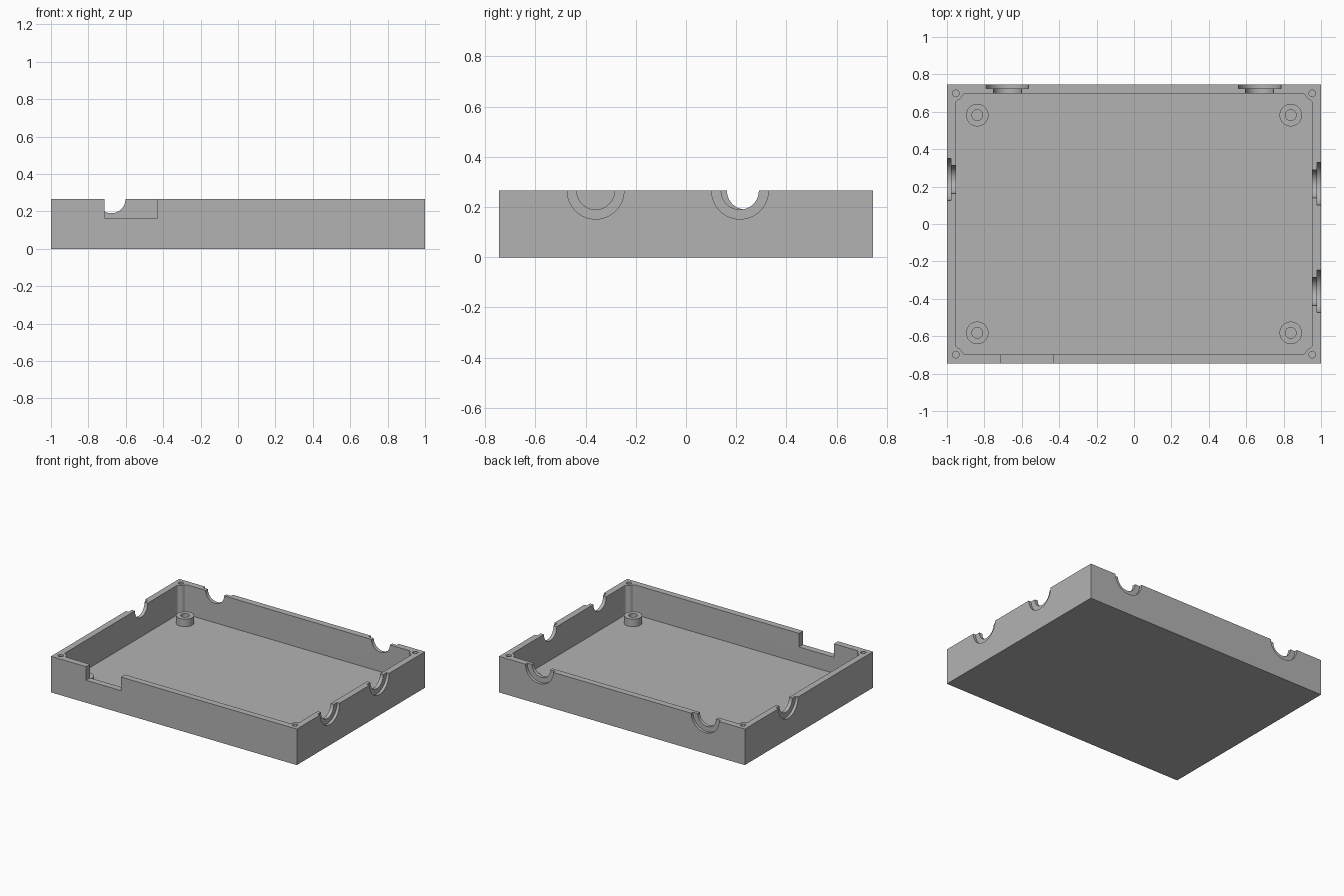
import bpy, bmesh
from math import sin, cos, pi, acos, sqrt
from mathutils import Vector, Matrix

cube = bpy.data.objects.get("Cube")
if cube:
    bpy.data.objects.remove(cube, do_unlink=True)

HX, HY, H = 1.0, 0.745, 0.265      # half sizes and height of the tray
WALL, FLOOR = 0.047, 0.047
IX, IY = HX - WALL, HY - WALL      # inner half sizes

grey = bpy.data.materials.new("plain grey")
grey.use_nodes = True
grey.diffuse_color = (0.45, 0.45, 0.45, 1)
grey.node_tree.nodes["Principled BSDF"].inputs["Base Color"].default_value = (0.45, 0.45, 0.45, 1)


def prism(name, outline, z0, z1):
    """Closed solid from a counter-clockwise outline."""
    bm = bmesh.new()
    face = bm.faces.new([bm.verts.new((x, y, z0)) for x, y in outline])
    top = bmesh.ops.extrude_face_region(bm, geom=[face])["geom"]
    bmesh.ops.translate(bm, verts=[g for g in top if isinstance(g, bmesh.types.BMVert)],
                        vec=(0, 0, z1 - z0))
    bmesh.ops.recalc_face_normals(bm, faces=bm.faces)
    mesh = bpy.data.meshes.new(name)
    bm.to_mesh(mesh)
    bm.free()
    mesh.materials.append(grey)
    obj = bpy.data.objects.new(name, mesh)
    bpy.context.collection.objects.link(obj)
    return obj


def rect(x0, x1, y0, y1):
    return [(x0, y0), (x1, y0), (x1, y1), (x0, y1)]


def circle(cx, cy, r, n=48):
    return [(cx + r * cos(2 * pi * i / n), cy + r * sin(2 * pi * i / n)) for i in range(n)]


def cut(target, cutter):
    """Subtract the cutter, then discard it."""
    mod = target.modifiers.new("cut", "BOOLEAN")
    mod.operation, mod.solver, mod.object = "DIFFERENCE", "EXACT", cutter
    bpy.context.view_layer.update()
    result = bpy.data.meshes.new_from_object(
        target.evaluated_get(bpy.context.evaluated_depsgraph_get()))
    target.modifiers.clear()
    target.data = result
    bpy.data.objects.remove(cutter, do_unlink=True)


def smooth(obj):
    bpy.ops.object.select_all(action="DESELECT")
    obj.select_set(True)
    bpy.context.view_layer.objects.active = obj
    bpy.ops.object.shade_smooth_by_angle(angle=pi / 6)


def corner_arc(r=0.037, f=0.02, n=8):
    """Half of a rounded corner post with its fillet, from wall to diagonal."""
    cx = sqrt((r + f) ** 2 - f ** 2)
    turn = acos(cx / (r + f))
    centre = Vector((cx, f))
    sweep = pi / 2 - turn
    pts = [centre + f * Vector((cos(-pi / 2 - sweep * i / n), sin(-pi / 2 - sweep * i / n)))
           for i in range(n + 1)]
    for i in range(1, n + 1):
        a = turn + (pi / 4 - turn) * i / n
        pts.append(Vector((r * cos(a), r * sin(a))))
    return pts


# Cavity outline with a post left standing in each corner
half = corner_arc()
# Points run from the left wall round the post to the front wall
quarter = [Vector((p.y, p.x)) for p in half] + half[-2::-1]
outline = []
for sx, sy in ((-1, -1), (1, -1), (1, 1), (-1, 1)):
    pts = quarter if sx * sy > 0 else quarter[::-1]
    outline += [(sx * (IX - p.x), sy * (IY - p.y)) for p in pts]

tray = prism("tray", rect(-HX, HX, -HY, HY), 0, H)
cut(tray, prism("cavity_cutter", outline, FLOOR, H + 0.1))

# Screw holes in the corner posts
for sx in (-1, 1):
    for sy in (-1, 1):
        cut(tray, prism("screw_cutter", circle(sx * IX, sy * IY, 0.018, 24), FLOOR, H + 0.1))

# Rectangular notch in the front wall
cut(tray, prism("notch_cutter", rect(-0.715, -0.43, -HY - 0.1, -IY + 0.02), 0.165, H + 0.1))


# Stepped half-round cable openings: outer recess, then through hole
def cable_opening(side, pos):
    for r, depth in ((0.113, 0.021), (0.075, WALL + 0.02)):
        tool = prism("opening_cutter", circle(0, 0, r, 64), -depth, 0.1)
        if side == "back":
            tool.matrix_world = Matrix.Translation((pos, HY, H)) @ Matrix.Rotation(-pi / 2, 4, "X")
        else:
            s = 1 if side == "left" else -1
            tool.matrix_world = Matrix.Translation((s * HX, pos, H)) @ Matrix.Rotation(s * pi / 2, 4, "Y")
        cut(tray, tool)


for side, pos in (("back", -0.677), ("back", 0.672), ("left", 0.215),
                  ("left", -0.36), ("right", 0.238)):
    cable_opening(side, pos)
smooth(tray)

# Round mounting bosses on the floor
for sx, xname in ((-1, "right"), (1, "left")):
    for sy, yname in ((-1, "front"), (1, "back")):
        x, y = sx * 0.838, sy * 0.582
        boss = prism(f"{yname}_{xname}_boss", circle(x, y, 0.06), FLOOR - 0.01, 0.103)
        cut(boss, prism("boss_hole_cutter", circle(x, y, 0.029), 0, H))
        smooth(boss)
